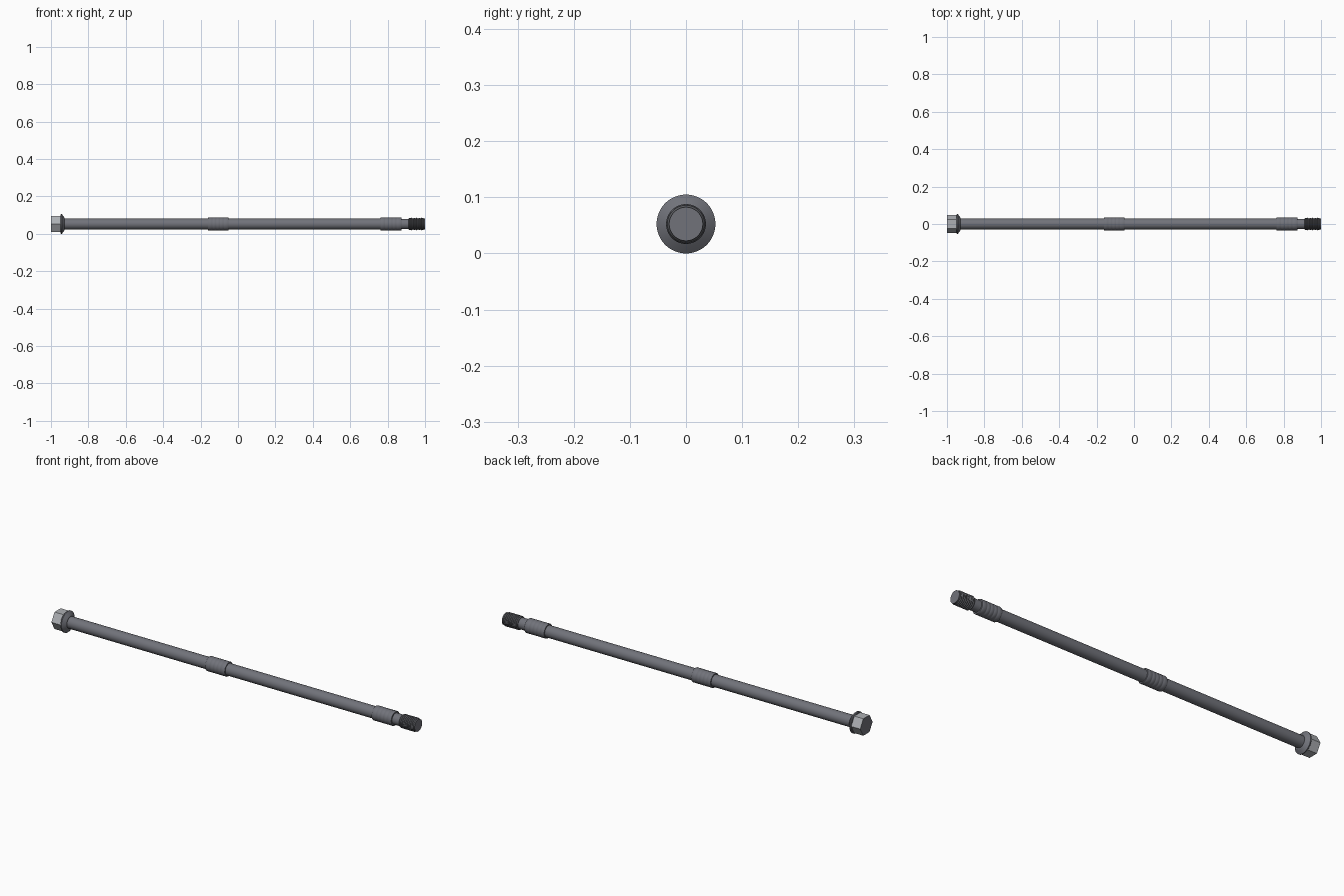
import bpy, bmesh, math

if "Cube" in bpy.data.objects:
    bpy.data.objects.remove(bpy.data.objects["Cube"])

AXIS_Z = 0.0525   # height of the bolt axis


def material(name, r, g, b):
    m = bpy.data.materials.new(name)
    m.diffuse_color = (r, g, b, 1.0)
    m.use_nodes = True
    m.node_tree.nodes["Principled BSDF"].inputs["Base Color"].default_value = m.diffuse_color
    return m


STEEL = material("dark_steel", 0.165, 0.17, 0.195)
BRIGHT = material("bright_steel", 0.42, 0.435, 0.46)
BLACK = material("thread_steel", 0.10, 0.103, 0.115)


def lathe(name, profile, sides=48, smooth=True, side_mat=STEEL, cap_mat=STEEL):
    """Revolve (x, radius) points around the bolt axis and cap both ends."""
    bm = bmesh.new()
    rings = []
    for x, r in profile:
        ring = []
        for i in range(sides):
            a = 2 * math.pi * i / sides
            ring.append(bm.verts.new((x, r * math.cos(a), AXIS_Z + r * math.sin(a))))
        rings.append(ring)
    for a, b in zip(rings, rings[1:]):
        for i in range(sides):
            j = (i + 1) % sides
            bm.faces.new((a[i], a[j], b[j], b[i]))
    for ring in (rings[0], rings[-1]):
        bm.faces.new(ring).material_index = 1
    bmesh.ops.recalc_face_normals(bm, faces=bm.faces)
    mesh = bpy.data.meshes.new(name)
    bm.to_mesh(mesh)
    bm.free()
    mesh.materials.append(side_mat)
    mesh.materials.append(cap_mat)
    obj = bpy.data.objects.new(name, mesh)
    bpy.context.collection.objects.link(obj)
    if smooth:
        bpy.ops.object.select_all(action='DESELECT')
        obj.select_set(True)
        bpy.context.view_layer.objects.active = obj
        bpy.ops.object.shade_smooth_by_angle(angle=math.radians(30))
    return obj


def ridges(x0, x1, count, low, high):
    """Zigzag profile: evenly spaced ring crests."""
    step = (x1 - x0) / count
    pts = []
    for k in range(count):
        pts += [(x0 + k * step, low), (x0 + (k + 0.5) * step, high)]
    return pts + [(x1, low)]


def collar(name, x):
    """Guide collar with soft ring grooves and chamfered ends, 0.11 long."""
    r, groove = 0.0355, 0.0343
    pts = [(x, 0.027), (x, 0.034), (x + 0.003, r)]
    for k in range(4):
        g = x + 0.020 + k * 0.02
        pts += [(g, r), (g + 0.003, groove), (g + 0.005, groove), (g + 0.008, r)]
    pts += [(x + 0.107, r), (x + 0.11, 0.034), (x + 0.11, 0.025)]
    return lathe(name, pts)


# Hex head with corners towards front and back
lathe("hex_head", [(-1.0, 0.049), (-0.946, 0.049)], sides=6, smooth=False, side_mat=BRIGHT)

# Flange under the head
lathe("flange", [(-0.950, 0.049), (-0.947, 0.0525), (-0.942, 0.0525),
                 (-0.932, 0.040), (-0.928, 0.034), (-0.928, 0.028)])

# Long shank and the thinner neck before the thread
lathe("shank", [(-0.935, 0.029), (0.80, 0.029)])
lathe("neck", [(0.86, 0.0275), (0.92, 0.0275)])

# Two grooved guide collars
collar("middle_collar", -0.16)
collar("end_collar", 0.763)

# Threaded tip
lathe("thread", [(0.912, 0.027)] + ridges(0.913, 0.993, 9, 0.030, 0.0335) + [(1.0, 0.030)],
      side_mat=BLACK)
